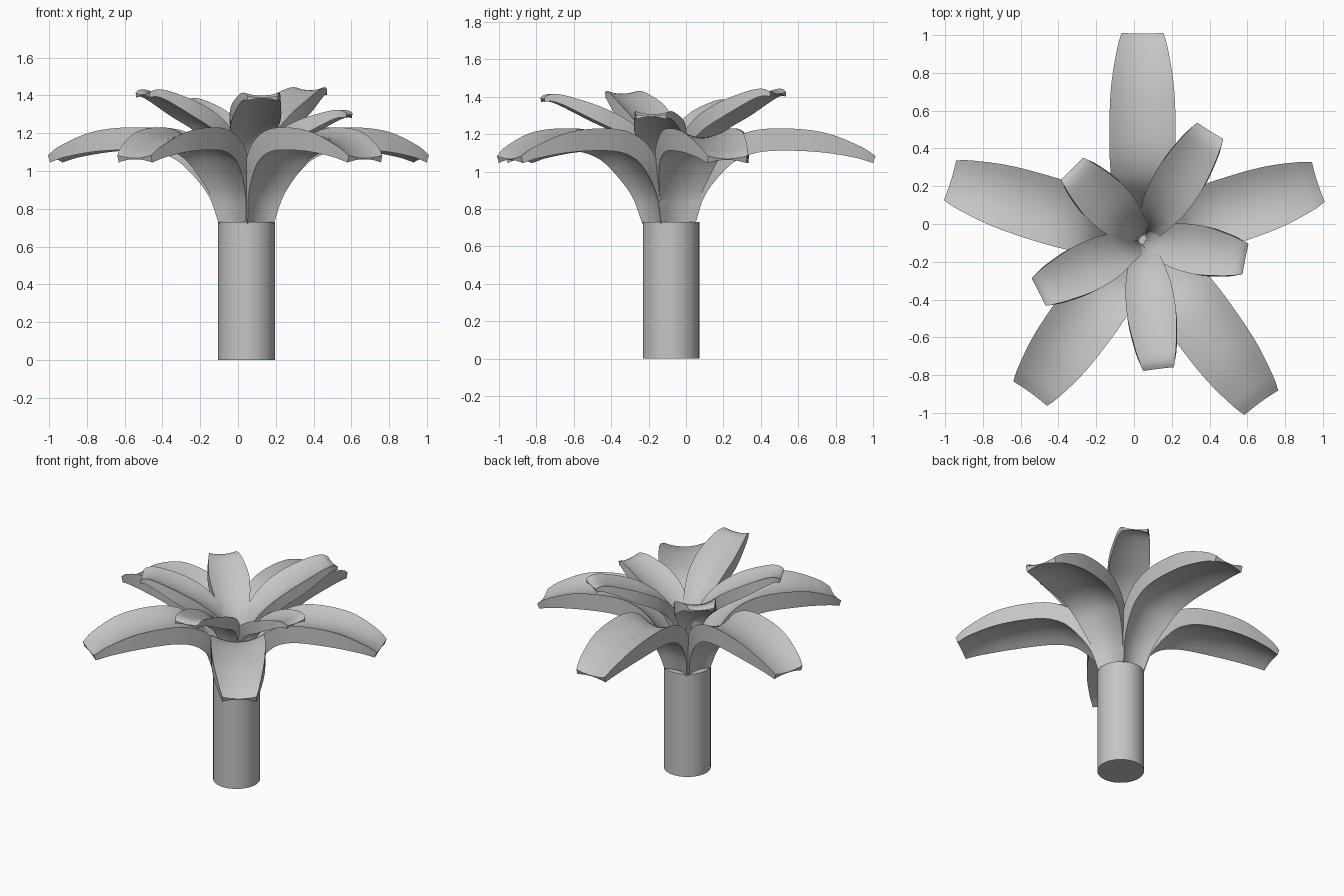
import bpy, bmesh, math
from mathutils import Vector, Matrix

cube = bpy.data.objects.get("Cube")
if cube:
    bpy.data.objects.remove(cube, do_unlink=True)

CENTRE = Vector((0.045, -0.08, 0))
ACROSS, STEPS = 10, 5

grey = bpy.data.materials.new("plain_grey")
grey.use_nodes = True
colour = (0.56, 0.56, 0.56, 1)
grey.diffuse_color = colour
grey.node_tree.nodes["Principled BSDF"].inputs["Base Color"].default_value = colour


def finish(name, bm):
    mesh = bpy.data.meshes.new(name)
    bm.to_mesh(mesh)
    bm.free()
    mesh.materials.append(grey)
    ob = bpy.data.objects.new(name, mesh)
    bpy.context.collection.objects.link(ob)
    bpy.ops.object.select_all(action='DESELECT')
    ob.select_set(True)
    bpy.context.view_layer.objects.active = ob
    bpy.ops.object.shade_smooth_by_angle(angle=math.radians(40))


def smooth_path(keys):
    """Catmull-Rom through the key stations."""
    keys = [Vector(k) for k in keys]
    keys = [2 * keys[0] - keys[1]] + keys + [2 * keys[-1] - keys[-2]]
    out = []
    for a, b, c, d in zip(keys, keys[1:], keys[2:], keys[3:]):
        for i in range(STEPS):
            t = i / STEPS
            out.append(b + (c - a) * t / 2 + (a * 2 - b * 5 + c * 4 - d) * t * t / 2
                       + (b * 3 - a - c * 3 + d) * t ** 3 / 2)
    return out + [keys[-2]]


# Cross-section: dished top, upright side walls, hollow underside
spread = [2 * j / ACROSS - 1 for j in range(ACROSS + 1)]
SECTION = [(t, 0.6 + 0.4 * t * t) for t in spread]
SECTION += [(t, 0.45 - 0.45 * t * t) for t in reversed(spread)]


def leaf(name, keys, angle, length, height, base):
    """Curved blade: stations hold reach, height, half width, wall depth."""
    path = smooth_path(keys)
    turn = Matrix.Rotation(math.radians(angle), 4, 'Z')
    bm = bmesh.new()
    rings = []
    for i, p in enumerate(path):
        step = path[min(i + 1, len(path) - 1)] - path[max(i - 1, 0)]
        along = Vector((step[0], 0, step[1])).normalized()
        up = Vector((-along.z, 0, along.x))
        keel = Vector((p[0] * length, 0, base + (p[1] - base) * height))
        rings.append([bm.verts.new(turn @ (keel + Vector((0, p[2] * t, 0)) + up * p[3] * h) + CENTRE)
                      for t, h in SECTION])
    n = len(SECTION)
    for r, s in zip(rings, rings[1:]):
        for j in range(n):
            k = (j + 1) % n
            bm.faces.new((r[j], s[j], s[k], r[k]))
    # End caps as strips between top and underside
    for ring in (rings[0], rings[-1]):
        for j in range(ACROSS):
            bm.faces.new((ring[j], ring[j + 1], ring[n - 2 - j], ring[n - 1 - j]))
    bmesh.ops.recalc_face_normals(bm, faces=bm.faces)
    finish(name, bm)


# Trunk
bm = bmesh.new()
bmesh.ops.create_cone(bm, cap_ends=True, segments=48, radius1=0.151, radius2=0.151,
                      depth=0.73, matrix=Matrix.Translation(CENTRE + Vector((0, 0, 0.365))))
finish("trunk", bm)

# Lower ring of large drooping leaves: angle, length factor
large = [(0.13, 0.72, 0.085, 0.05), (0.18, 0.87, 0.115, 0.07), (0.28, 1.0, 0.15, 0.095),
         (0.38, 1.075, 0.167, 0.115), (0.53, 1.11, 0.176, 0.12), (0.78, 1.105, 0.168, 0.11),
         (0.98, 1.075, 0.137, 0.07), (1.08, 1.045, 0.11, 0.04)]
for i, (a, l) in enumerate([(18, 0.895), (90, 1), (163, 0.975), (234, 0.925), (306, 0.98)]):
    leaf(f"lower_leaf_{i + 1}", large, a, l, 1, 0.72)

# Upper ring of small rising leaves: angle, length factor, height factor
small = [(0.06, 0.73, 0.04, 0.05), (0.09, 0.95, 0.06, 0.06), (0.16, 1.1, 0.085, 0.07),
         (0.28, 1.2, 0.12, 0.08), (0.43, 1.275, 0.13, 0.08), (0.58, 1.35, 0.112, 0.055),
         (0.65, 1.375, 0.095, 0.04), (0.69, 1.372, 0.08, 0.025)]
for i, (a, l, h) in enumerate([(349, 0.8, 0.84), (58, 0.975, 1.05), (135, 0.76, 0.95),
                               (207, 0.89, 1.03), (277, 1, 1)]):
    leaf(f"upper_leaf_{i + 1}", small, a, l, h, 0.8)
